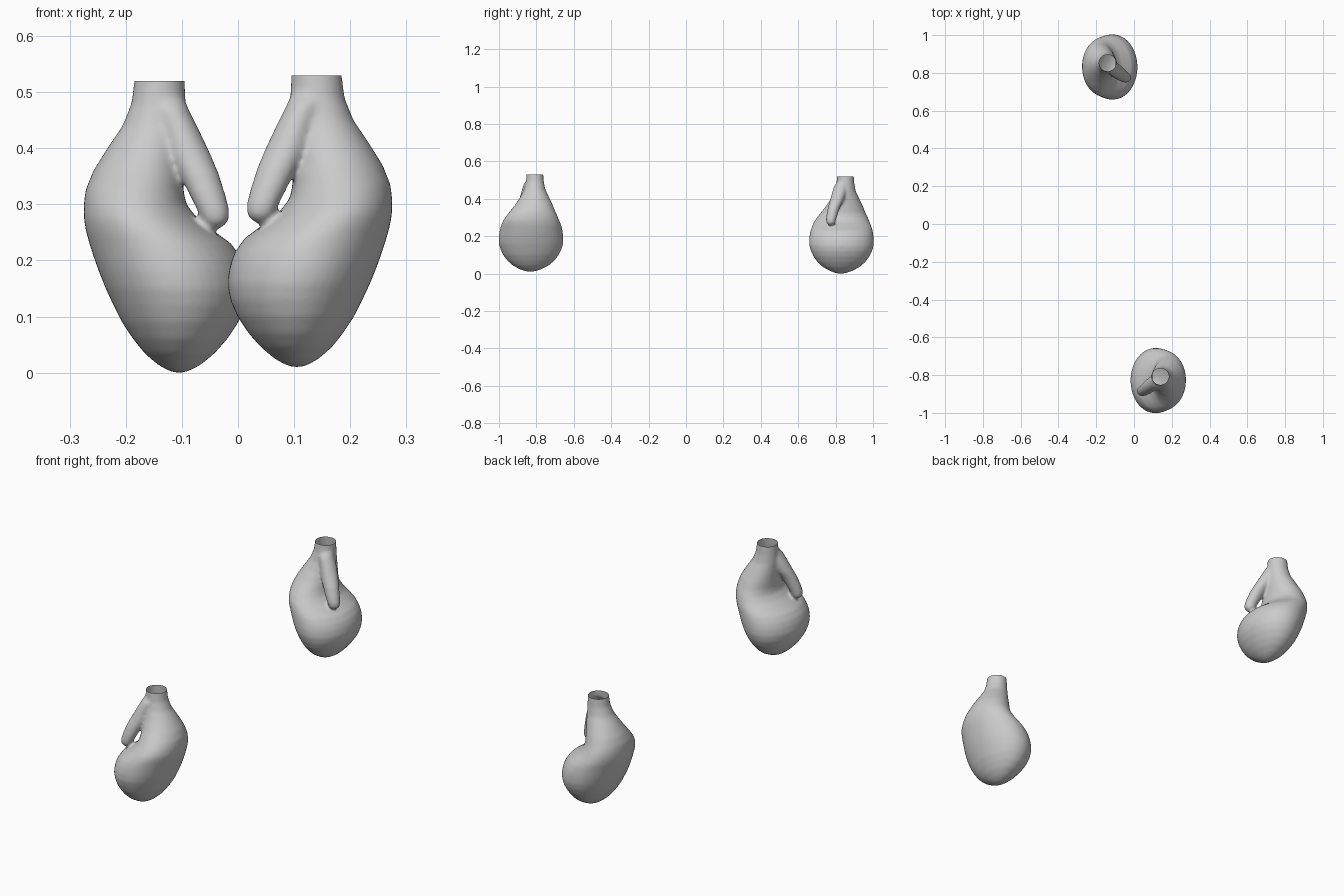
import bpy, bmesh
from math import cos, sin, tau
from mathutils import Vector

if "Cube" in bpy.data.objects:
    bpy.data.objects.remove(bpy.data.objects["Cube"])

# Horizontal slices: z, x min, x max, y min, y max
BODY = [(.57, .097, .182, -.850, -.765), (.53, .095, .185, -.852, -.763),
        (.49, .093, .190, -.856, -.760), (.45, .092, .206, -.866, -.752),
        (.41, .094, .233, -.886, -.733), (.37, .096, .258, -.912, -.714),
        (.335, .097, .272, -.940, -.700), (.31, .092, .275, -.960, -.688),
        (.285, .072, .275, -.977, -.678), (.262, .042, .271, -.987, -.668),
        (.24, .012, .265, -.994, -.662), (.215, -.006, .257, -.999, -.658),
        (.19, -.015, .248, -1.002, -.656), (.16, -.019, .236, -1.001, -.657),
        (.13, -.014, .222, -.992, -.665), (.10, -.001, .207, -.978, -.680),
        (.07, .019, .187, -.956, -.703), (.045, .041, .167, -.928, -.732),
        (.025, .065, .144, -.893, -.769), (.014, .085, .125, -.865, -.800),
        (.010, .097, .113, -.845, -.822)]
THUMB = [(.51, .100, .155, -.840, -.785), (.48, .088, .150, -.868, -.795),
         (.44, .068, .135, -.880, -.805), (.40, .049, .124, -.891, -.818),
         (.365, .034, .105, -.901, -.836), (.33, .023, .088, -.908, -.848),
         (.30, .015, .073, -.912, -.857), (.282, .016, .065, -.910, -.861),
         (.272, .023, .056, -.903, -.868), (.267, .033, .047, -.893, -.878)]


def loft(bm, rows, n=40):
    """Skin a stack of elliptical slices and cap both ends."""
    rings = []
    for z, x0, x1, y0, y1 in rows:
        cx, cy, rx, ry = (x0 + x1) / 2, (y0 + y1) / 2, (x1 - x0) / 2, (y1 - y0) / 2
        rings.append([bm.verts.new((cx + rx * cos(tau * i / n), cy + ry * sin(tau * i / n), z))
                      for i in range(n)])
    for a, b in zip(rings, rings[1:]):
        for i in range(n):
            j = (i + 1) % n
            bm.faces.new((a[i], b[i], b[j], a[j]))
    bm.faces.new(rings[0])
    bm.faces.new(rings[-1][::-1])


# Padded fist and thumb fused into one skin
bm = bmesh.new()
loft(bm, BODY)
loft(bm, THUMB)
bmesh.ops.recalc_face_normals(bm, faces=bm.faces)
mesh = bpy.data.meshes.new("right_glove")
bm.to_mesh(mesh)
bm.free()
glove = bpy.data.objects.new("right_glove", mesh)
bpy.context.collection.objects.link(glove)
m = glove.modifiers.new("fuse", 'REMESH')
m.mode = 'VOXEL'
m.voxel_size = .006
m = glove.modifiers.new("soften", 'SMOOTH')
m.factor = .5
m.iterations = 10
bpy.context.view_layer.update()
fused = bpy.data.meshes.new_from_object(glove.evaluated_get(bpy.context.evaluated_depsgraph_get()))
glove.modifiers.clear()
glove.data = fused

# Open wrist
bm = bmesh.new()
bm.from_mesh(fused)
bmesh.ops.bisect_plane(bm, geom=bm.verts[:] + bm.edges[:] + bm.faces[:],
                       plane_co=(0, 0, .53), plane_no=(0, 0, 1), clear_outer=True)
for f in bm.faces:
    f.smooth = True
bm.to_mesh(fused)

# Mirrored partner at the far side
for v in bm.verts:
    v.co = Vector((-v.co.x, v.co.y + 1.66, v.co.z - .01))
bmesh.ops.reverse_faces(bm, faces=bm.faces)
mesh = bpy.data.meshes.new("left_glove")
bm.to_mesh(mesh)
bm.free()
bpy.context.collection.objects.link(bpy.data.objects.new("left_glove", mesh))
